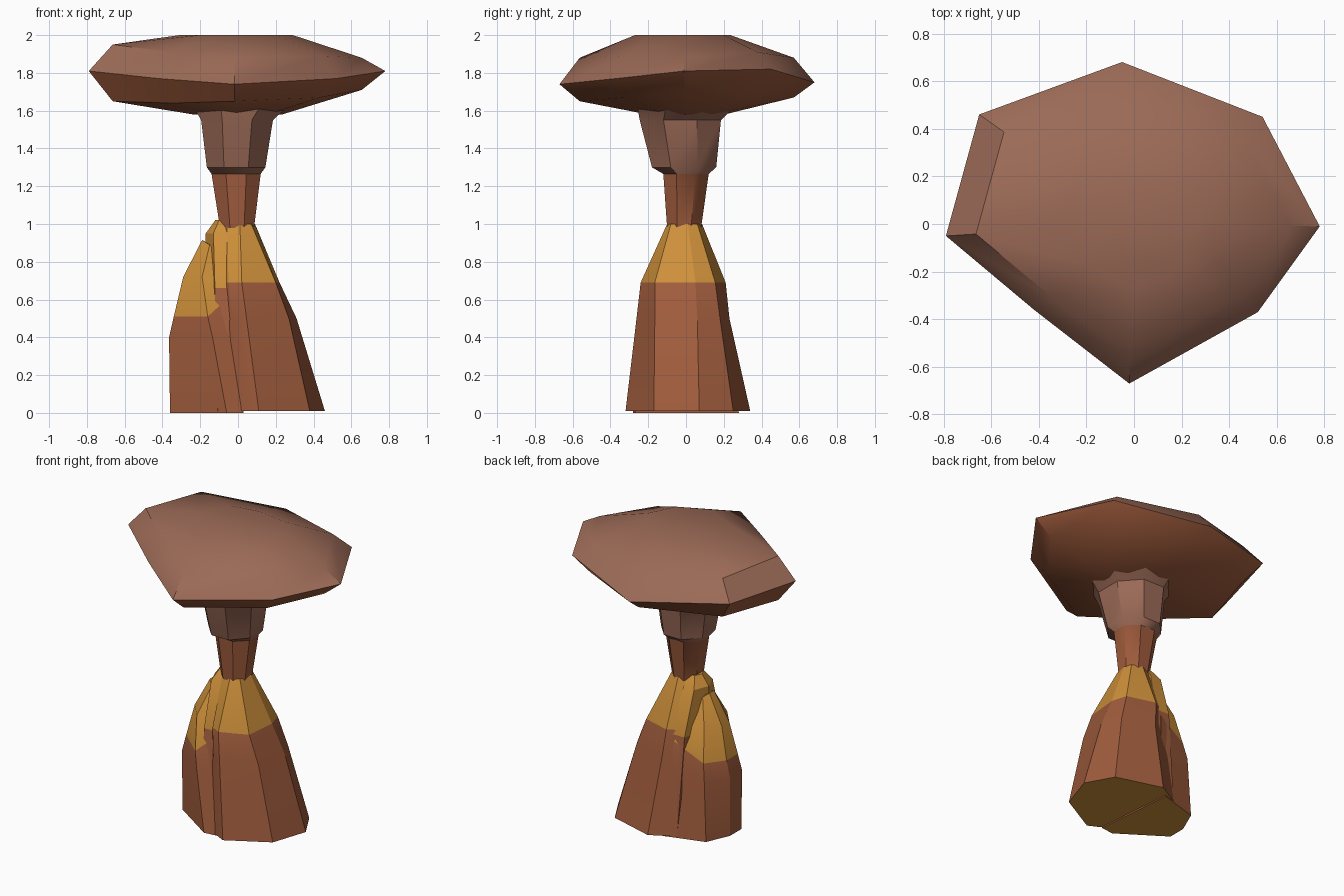
import bpy, bmesh
from math import sin, cos, pi, radians

# Remove the default cube only
default_cube = bpy.data.objects.get("Cube")
if default_cube:
    bpy.data.objects.remove(default_cube, do_unlink=True)


def make_material(name, colour):
    material = bpy.data.materials.new(name)
    material.use_nodes = True
    rgba = (*colour, 1.0)
    material.diffuse_color = rgba
    shader = next(n for n in material.node_tree.nodes if n.type == 'BSDF_PRINCIPLED')
    shader.inputs["Base Color"].default_value = rgba
    shader.inputs["Roughness"].default_value = 0.9
    return material


PALE, RED, GOLD = range(3)
materials = [
    make_material("pale_brown_rock", (0.33, 0.145, 0.095)),
    make_material("red_brown_rock", (0.35, 0.107, 0.046)),
    make_material("gold_rock", (0.62, 0.28, 0.043)),
]


def ring(outline, z, scale=1.0):
    """Lift a flat outline to a height, or to one height per corner."""
    heights = z if isinstance(z, (list, tuple)) else [z] * len(outline)
    return [(x * scale, y * scale, h) for (x, y), h in zip(outline, heights)]


def polygon(cx, cy, rx, ry, sides=8):
    """Outline with flat sides facing the axes; rx and ry reach those sides."""
    grow = 1 / cos(pi / sides)
    angles = [(i + 0.5) * 2 * pi / sides - pi / 2 for i in range(sides)]
    return [(cx + rx * grow * cos(a), cy + ry * grow * sin(a)) for a in angles]


def loft(name, rings, bands, bottom, top, smooth_angle):
    """Skin rings from bottom to top, with one colour for each band."""
    bm = bmesh.new()
    rows = [[bm.verts.new(p) for p in points] for points in rings]
    for lower, upper, colour in zip(rows, rows[1:], bands):
        count = len(lower)
        for i in range(count):
            j = (i + 1) % count
            face = bm.faces.new((lower[i], lower[j], upper[j], upper[i]))
            face.material_index = colour
    bm.faces.new(rows[0][::-1]).material_index = bottom
    bm.faces.new(rows[-1]).material_index = top
    bmesh.ops.recalc_face_normals(bm, faces=bm.faces[:])
    mesh = bpy.data.meshes.new(name)
    bm.to_mesh(mesh)
    bm.free()
    for material in materials:
        mesh.materials.append(material)
    obj = bpy.data.objects.new(name, mesh)
    bpy.context.collection.objects.link(obj)
    bpy.ops.object.select_all(action='DESELECT')
    obj.select_set(True)
    bpy.context.view_layer.objects.active = obj
    bpy.ops.object.shade_smooth_by_angle(angle=radians(smooth_angle))
    return obj


# Broad cap: corners run anticlockwise from the front tip
rim = [(-.02, -.67), (.52, -.37), (.78, -.01), (.54, .45),
       (-.05, .68), (-.65, .46), (-.79, -.05), (-.42, -.36)]
crown = [(0, -.27), (.2, -.18), (.29, 0), (.2, .2),
         (0, .235), (-.2, .2), (-.31, 0), (-.2, -.17)]
loft("rock_cap", [
    ring(rim, 1.58, 0.3),
    ring(rim, [1.65, 1.67, 1.71, 1.7, 1.67, 1.67, 1.65, 1.64], 0.84),
    ring(rim, [1.74, 1.77, 1.81, 1.82, 1.75, 1.81, 1.81, 1.77]),
    ring(rim, [1.88, 1.89, 1.88, 1.91, 1.88, 1.93, 1.95, 1.91], 0.84),
    ring(crown, 2.0),
], [RED, RED, PALE, PALE], RED, PALE, 35)

# Neck, widening upward with a step where the colour changes
loft("neck", [
    ring(polygon(-.005, -.01, .09, .09), 0.98),
    ring(polygon(-.01, 0, .13, .12), 1.265),
    ring(polygon(-.01, -.01, .155, .17), 1.3),
    ring(polygon(-.005, -.03, .19, .215), 1.55),
    ring(polygon(.01, -.005, .24, .25), 1.61),
], [RED, PALE, PALE, PALE], RED, PALE, 35)

# Main pillar foot
foot = [(.11, -.32), (.38, -.17), (.46, .07), (.36, .25),
        (.05, .34), (-.2, .2), (-.2, -.1), (.03, -.28)]
waist = [(.045, -.262), (.27, -.165), (.31, .06), (.25, .18),
         (.02, .23), (-.15, .16), (-.16, -.07), (-.03, -.22)]
shoulder = [(.02, -.24), (.2, -.165), (.22, .05), (.19, .155),
            (0, .21), (-.12, .14), (-.14, -.05), (-.05, -.2)]
collar = [(.01, -.1), (.07, -.08), (.09, .01), (.07, .06),
          (0, .085), (-.07, .06), (-.1, -.01), (-.06, -.08)]
loft("main_pillar", [
    ring(foot, 0.01), ring(waist, 0.5), ring(shoulder, 0.69), ring(collar, 1.0),
], [RED, RED, GOLD], GOLD, GOLD, 20)

# Thin slab wedged between the two pillars
loft("middle_slab", [
    ring(polygon(-.05, 0, .1, .25, 6), 0.01),
    ring(polygon(-.07, 0, .09, .19, 6), 0.66),
    ring(polygon(-.09, 0, .07, .1, 6), 0.95),
    ring(polygon(-.08, 0, .035, .05, 6), 1.02),
], [RED, GOLD, GOLD], GOLD, GOLD, 20)

# Side pillar leaning on the main one
side_foot = [(.03, -.27), (-.06, -.28), (-.36, -.08),
             (-.36, .04), (-.29, .2), (-.02, .28)]
side_belly = [(-.01, -.2), (-.135, -.25), (-.365, -.08),
              (-.365, .05), (-.27, .19), (-.03, .22)]
side_band = [(-.04, -.17), (-.16, -.23), (-.34, -.07),
             (-.34, .05), (-.25, .17), (-.05, .2)]
side_shoulder = [(-.07, -.14), (-.19, -.17), (-.29, -.05),
                 (-.29, .03), (-.22, .12), (-.08, .14)]
side_peak = [(-.09, -.06), (-.15, -.07), (-.19, -.03),
             (-.19, .02), (-.16, .05), (-.09, .06)]
loft("side_pillar", [
    ring(side_foot, 0.0),
    ring(side_belly, 0.4),
    ring(side_band, [.62, .51, .51, .51, .51, .62]),
    ring(side_shoulder, 0.72),
    ring(side_peak, [.86, .89, .915, .915, .89, .86]),
], [RED, RED, GOLD, GOLD], GOLD, GOLD, 20)
